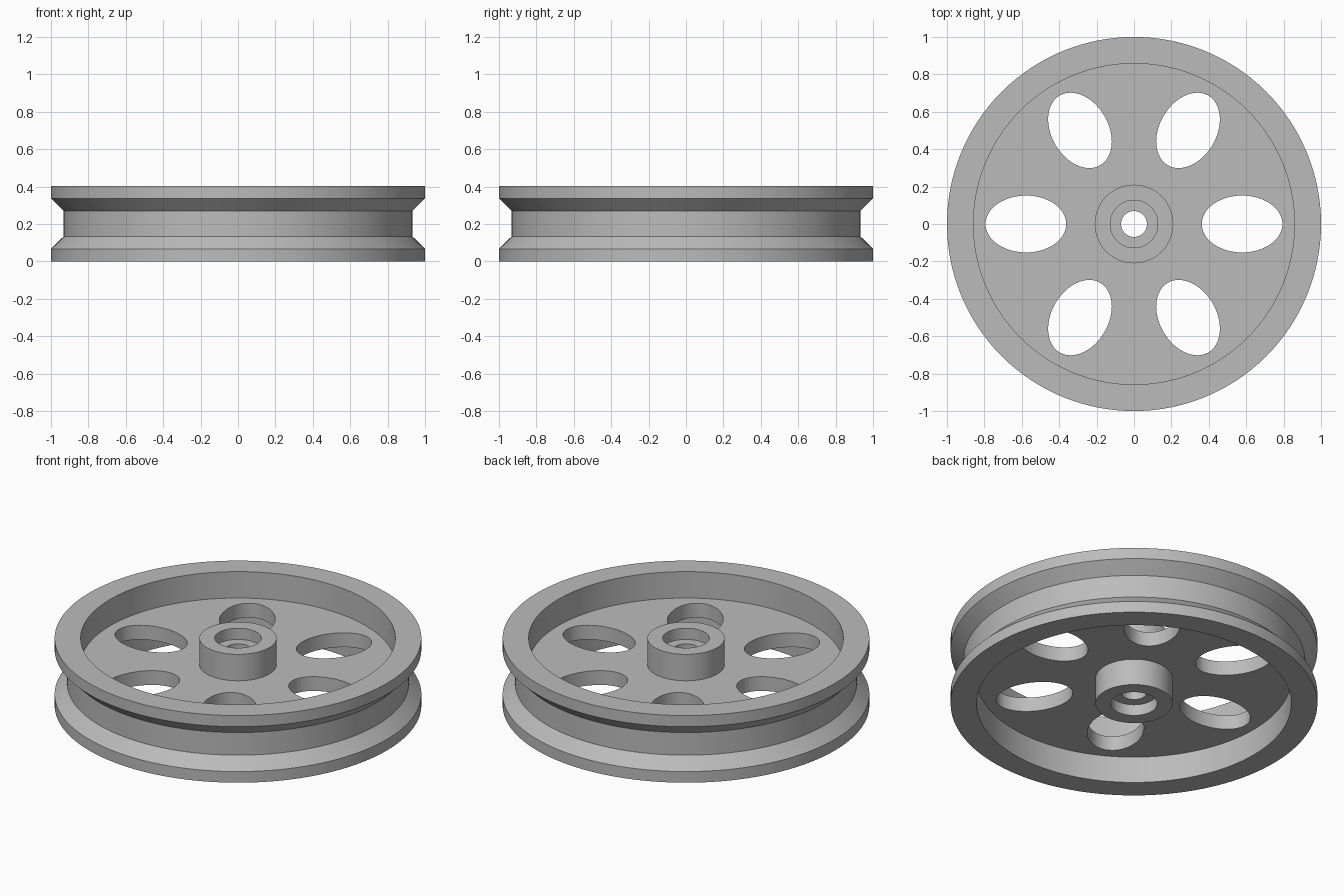
import bpy
import bmesh
import math
from mathutils import Matrix

SEGMENTS = 128
HEIGHT = 0.404
MID = HEIGHT / 2

old = bpy.data.objects.get("Cube")
if old:
    bpy.data.objects.remove(old, do_unlink=True)

grey = bpy.data.materials.new("plain_grey")
grey.use_nodes = True
colour = (0.5, 0.5, 0.5, 1)
grey.diffuse_color = colour
grey.node_tree.nodes["Principled BSDF"].inputs["Base Color"].default_value = colour


def add_object(name, bm):
    bmesh.ops.recalc_face_normals(bm, faces=bm.faces)
    mesh = bpy.data.meshes.new(name)
    bm.to_mesh(mesh)
    bm.free()
    mesh.materials.append(grey)
    obj = bpy.data.objects.new(name, mesh)
    bpy.context.collection.objects.link(obj)
    return obj


def lathe(name, profile):
    """Turn a closed (radius, z) outline around the z axis."""
    bm = bmesh.new()
    rings = []
    for i in range(SEGMENTS):
        a = math.tau * i / SEGMENTS
        rings.append([bm.verts.new((r * math.cos(a), r * math.sin(a), z))
                      for r, z in profile])
    n = len(profile)
    for i, ring in enumerate(rings):
        after = rings[(i + 1) % SEGMENTS]
        for j in range(n):
            k = (j + 1) % n
            bm.faces.new((ring[j], after[j], after[k], ring[k]))
    return add_object(name, bm)


# Upper half of the section, from the bore out to the groove, as height above the middle
half = [
    (0.069, 0.135), (0.127, 0.135), (0.127, MID), (0.21, MID),   # bore, counterbore, hub
    (0.21, 0.043), (0.858, 0.043),                               # web
    (0.858, MID), (1.0, MID), (1.0, 0.135), (0.932, 0.068),      # rim and groove
]
profile = [(r, MID + h) for r, h in half] + [(r, MID - h) for r, h in reversed(half)]
wheel = lathe("pulley_wheel", profile)

# Six oval openings through the web
bm = bmesh.new()
for i in range(6):
    place = (Matrix.Rotation(math.tau * i / 6, 4, "Z")
             @ Matrix.Translation((0.578, 0, MID))
             @ Matrix.Diagonal((0.2155, 0.152, 1, 1)))
    bmesh.ops.create_cone(bm, cap_ends=True, segments=64, radius1=1, radius2=1,
                          depth=0.2, matrix=place)
cutter = add_object("web_opening_cutter", bm)
cutter.hide_render = True

cut = wheel.modifiers.new("web_openings", "BOOLEAN")
cut.operation = "DIFFERENCE"
cut.solver = "EXACT"
cut.object = cutter

# Apply the cut, then smooth the round walls and keep the edges crisp
bpy.ops.object.select_all(action="DESELECT")
wheel.select_set(True)
bpy.context.view_layer.objects.active = wheel
bpy.ops.object.modifier_apply(modifier=cut.name)
bpy.data.objects.remove(cutter, do_unlink=True)
bpy.ops.object.shade_smooth_by_angle(angle=math.radians(30))
